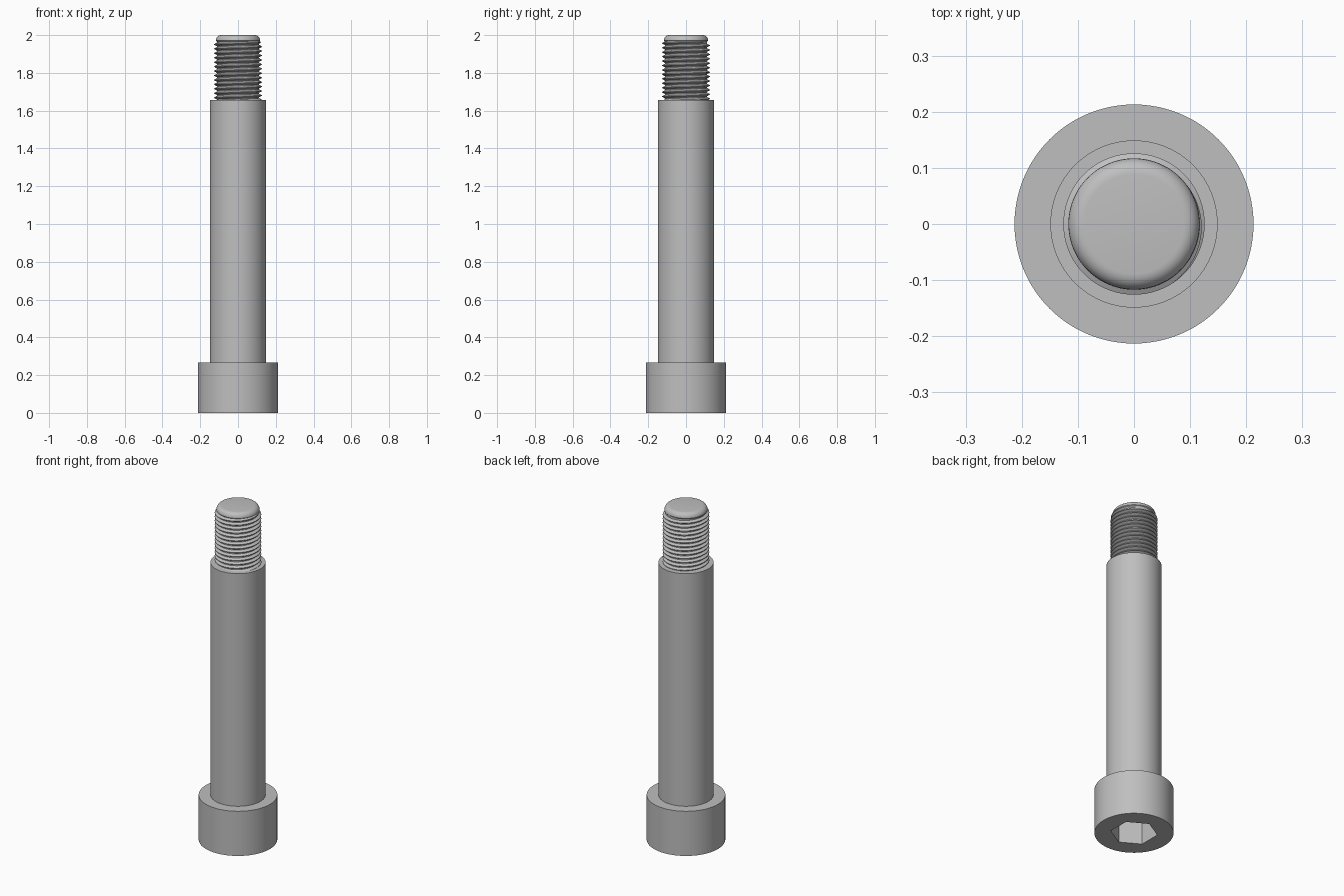
import bpy, bmesh, math
from mathutils import Matrix, Vector

cube = bpy.data.objects.get("Cube")
if cube:
    bpy.data.objects.remove(cube, do_unlink=True)

# One plain steel grey
steel = bpy.data.materials.new("steel_grey")
steel.use_nodes = True
GREY = (0.52, 0.52, 0.52, 1)
steel.diffuse_color = GREY
steel.node_tree.nodes["Principled BSDF"].inputs["Base Color"].default_value = GREY

HEAD_R, HEAD_TOP = 0.213, 0.267
SHOULDER_R, SHOULDER_TOP = 0.149, 1.657
ROOT_R, CREST_R = 0.111, 0.126
TIP_R, TIP_FILLET, TOP = 0.117, 0.028, 2.0
PITCH = 0.0235
SEGMENTS = 96


def add_object(name, bm):
    bmesh.ops.recalc_face_normals(bm, faces=bm.faces)
    mesh = bpy.data.meshes.new(name)
    bm.to_mesh(mesh)
    bm.free()
    mesh.materials.append(steel)
    obj = bpy.data.objects.new(name, mesh)
    bpy.context.collection.objects.link(obj)
    return obj


def activate(obj):
    bpy.ops.object.select_all(action='DESELECT')
    obj.select_set(True)
    bpy.context.view_layer.objects.active = obj


def smooth(obj):
    activate(obj)
    bpy.ops.object.shade_smooth_by_angle(angle=math.radians(30))


def lathe(name, profile):
    bm = bmesh.new()
    verts = [bm.verts.new((r, 0, z)) for r, z in profile]
    edges = [bm.edges.new(pair) for pair in zip(verts, verts[1:])]
    bmesh.ops.spin(bm, geom=verts + edges, axis=(0, 0, 1), cent=(0, 0, 0),
                   angle=math.tau, steps=SEGMENTS)
    bmesh.ops.remove_doubles(bm, verts=bm.verts, dist=1e-5)
    return add_object(name, bm)


# Head, shoulder, thread core and rounded tip turned as one body
tip = []
for i in range(7):
    a = i / 6 * math.pi / 2
    tip.append((TIP_R - TIP_FILLET * (1 - math.cos(a)),
                TOP - TIP_FILLET * (1 - math.sin(a))))
body = lathe("bolt_body", [
    (0, 0), (HEAD_R, 0), (HEAD_R, HEAD_TOP),
    (SHOULDER_R, HEAD_TOP), (SHOULDER_R, SHOULDER_TOP),
    (ROOT_R, SHOULDER_TOP), (ROOT_R, tip[0][1] - 0.006),
    *tip, (0, TOP)])

# Hexagonal key socket in the underside of the head
SOCKET_DEPTH = 0.14
bm = bmesh.new()
bmesh.ops.create_cone(bm, cap_ends=True, segments=6, radius1=0.127,
                      radius2=0.127, depth=2 * SOCKET_DEPTH,
                      matrix=Matrix.Rotation(math.pi / 2, 4, 'Z'))
# Put corners on the y axis whatever the starting angle
first = next(iter(bm.verts)).co
turn = math.pi / 2 - math.atan2(first.y, first.x)
bmesh.ops.rotate(bm, verts=bm.verts, cent=(0, 0, 0),
                 matrix=Matrix.Rotation(turn, 3, 'Z'))
cutter = add_object("socket_cutter", bm)
cutter.hide_render = True
cut = body.modifiers.new("socket", 'BOOLEAN')
cut.operation = 'DIFFERENCE'
cut.solver = 'EXACT'
cut.object = cutter
activate(body)
bpy.ops.object.modifier_apply(modifier=cut.name)
bpy.data.objects.remove(cutter, do_unlink=True)
smooth(body)

# Right-handed helical ridge, starting inside the shoulder, fading at the tip
start = SHOULDER_TOP - PITCH
turns = (tip[0][1] - 0.002 - start) / PITCH
steps = int(turns * SEGMENTS)
inner = ROOT_R - 0.002
section = [(inner, -0.46), (CREST_R, -0.07), (CREST_R, 0.07), (inner, 0.46)]
bm = bmesh.new()
rows = []
for i in range(steps + 1):
    a = i / SEGMENTS * math.tau
    fade = min(1, (steps - i) / (SEGMENTS * 0.5) + 0.05)
    row = []
    for r, dz in section:
        r = inner + (r - inner) * fade
        z = start + PITCH * (i / SEGMENTS + dz)
        row.append(bm.verts.new((r * math.cos(a), r * math.sin(a), z)))
    rows.append(row)
for low, high in zip(rows, rows[1:]):
    for k in range(len(section)):
        n = (k + 1) % len(section)
        bm.faces.new((low[k], low[n], high[n], high[k]))
bm.faces.new(rows[0])
bm.faces.new(rows[-1])
smooth(add_object("screw_thread", bm))
